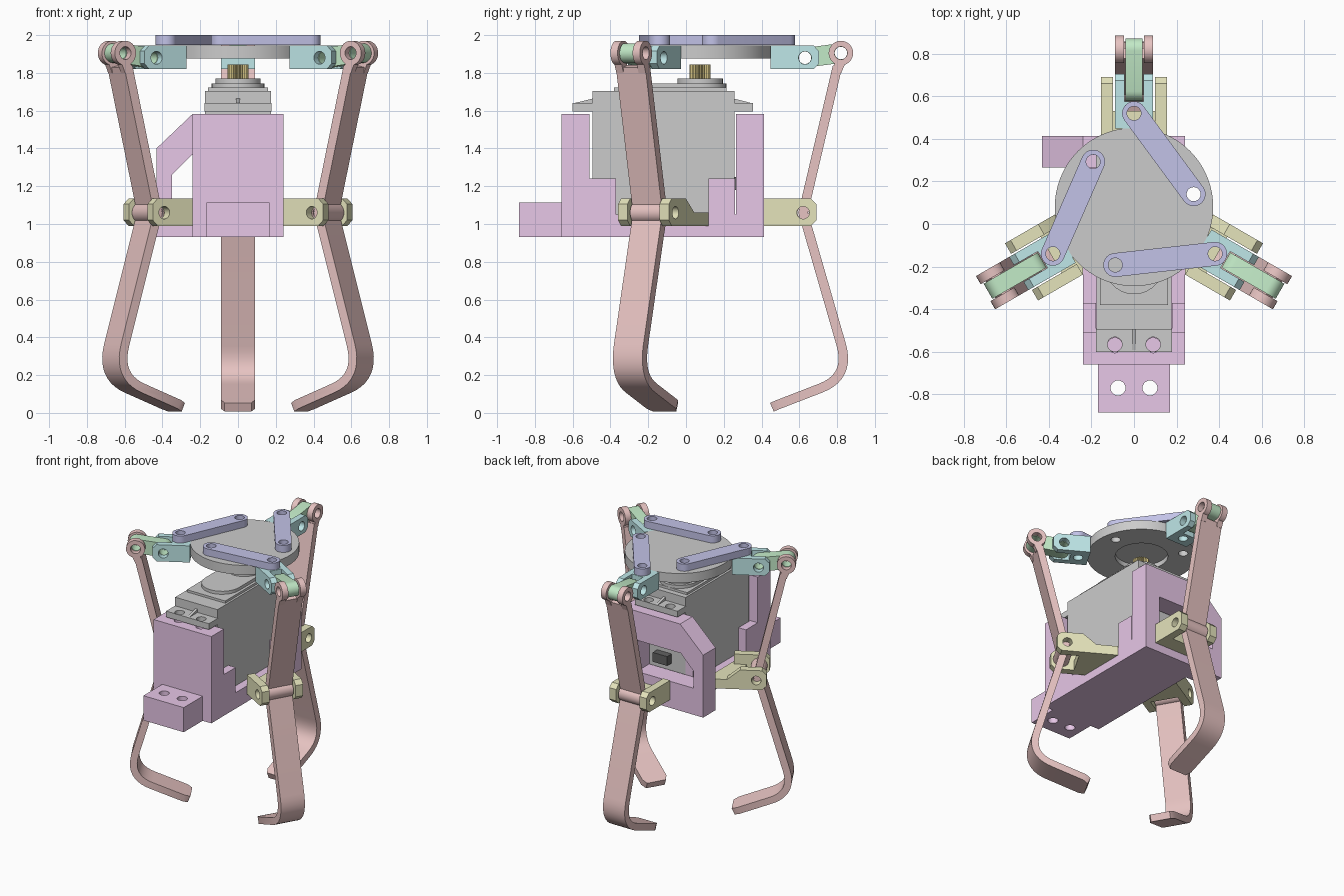
import bpy, bmesh
from math import pi, cos, sin, atan2, radians
from mathutils import Matrix, Vector

if "Cube" in bpy.data.objects:
    bpy.data.objects.remove(bpy.data.objects["Cube"])

COL = dict(pink=(.80, .55, .54), yellow=(.78, .77, .50), cyan=(.52, .80, .81), green=(.54, .82, .57),
           blue=(.54, .54, .80), purple=(.80, .57, .80), gold=(.62, .52, .22), dark=(.12, .12, .12),
           grey=(.5, .5, .5))
MATS = {}
for k, c in COL.items():
    MATS[k] = bpy.data.materials.new(k)
    MATS[k].diffuse_color = (*c, 1)

TOP = Matrix.Identity(4)                       # profile in x, y; extruded along z
XZ = Matrix.Rotation(pi / 2, 4, 'X')           # profile in x, z; extruded along -y
YZ = Matrix.Rotation(pi / 2, 4, 'Z') @ XZ      # profile in y, z; extruded along x


def circle(x, y, r, n=28):
    return [(x + r * cos(2 * pi * i / n), y + r * sin(2 * pi * i / n)) for i in range(n)]


def rect(x0, x1, y0, y1):
    return [(x0, y0), (x1, y0), (x1, y1), (x0, y1)]


def stadium(a, b, r, n=14):
    h = atan2(b[1] - a[1], b[0] - a[0])
    return [(p[0] + r * cos(h + s + pi * i / n), p[1] + r * sin(h + s + pi * i / n))
            for p, s in ((b, -pi / 2), (a, pi / 2)) for i in range(n + 1)]


def ribbon(pts, th):
    """Outline of constant thickness round a centre line."""
    left, right = [], []
    P = [Vector(p) for p in pts]
    for i, p in enumerate(P):
        d0 = (p - P[i - 1]).normalized() if i else (P[1] - p).normalized()
        d1 = (P[i + 1] - p).normalized() if i < len(P) - 1 else d0
        d = (d0 + d1).normalized()
        off = Vector((-d.y, d.x)) * (th / 2 / max(d.dot(d0), .5))
        left.append(tuple(p + off))
        right.append(tuple(p - off))
    return left + right[::-1]


def plate(name, outline, w0, w1, mat, frame=TOP, holes=()):
    """Extrude a flat outline with holes between w0 and w1."""
    cu = bpy.data.curves.new(name, 'CURVE')
    cu.dimensions, cu.fill_mode, cu.extrude = '2D', 'BOTH', (w1 - w0) / 2
    for loop in [outline, *holes]:
        s = cu.splines.new('POLY')
        s.points.add(len(loop) - 1)
        for p, q in zip(s.points, loop):
            p.co = (q[0], q[1], 0, 1)
        s.use_cyclic_u = True
    tmp = bpy.data.objects.new(name, cu)
    bpy.context.collection.objects.link(tmp)
    dg = bpy.context.evaluated_depsgraph_get()
    me = bpy.data.meshes.new_from_object(tmp.evaluated_get(dg))
    bpy.data.objects.remove(tmp)
    bpy.data.curves.remove(cu)
    me.name = name
    bm = bmesh.new()
    bm.from_mesh(me)
    bmesh.ops.remove_doubles(bm, verts=bm.verts, dist=1e-5)
    bmesh.ops.recalc_face_normals(bm, faces=bm.faces)
    bm.to_mesh(me)
    bm.free()
    me.materials.clear()
    if mat != 'grey':
        me.materials.append(MATS[mat])
    ob = bpy.data.objects.new(name, me)
    bpy.context.collection.objects.link(ob)
    ob.matrix_world = frame @ Matrix.Translation((0, 0, (w0 + w1) / 2))
    bpy.ops.object.select_all(action='DESELECT')
    ob.select_set(True)
    bpy.context.view_layer.objects.active = ob
    bpy.ops.object.shade_smooth_by_angle(angle=radians(25))
    return ob


def both(name, outline, w0, w1, mat, frame, holes=()):
    """The same plate on both sides of the middle plane."""
    plate(name + "_a", outline, w0, w1, mat, frame, holes)
    plate(name + "_b", outline, -w1, -w0, mat, frame, holes)


# finger centre line in (radius, z), with a curved knuckle at the bottom
A, B, C = Vector((.742, .36)), Vector((.79, .19)), Vector((.63, .13))
knuckle = [tuple(A * (1 - t) ** 2 + B * 2 * t * (1 - t) + C * t * t) for t in [i / 10 for i in range(11)]]
line = [(.722, 1.835), (.54, 1.06)] + knuckle + [(.41, .045), (.375, .03)]
knee, tip_pin, slide_pin = (.54, 1.06), (.74, 1.905), (.55, 1.88)

for n, ang in enumerate((90, 210, 330)):
    R = Matrix.Translation((0, .08, 0)) @ Matrix.Rotation(radians(ang), 4, 'Z')
    S = R @ XZ
    # finger with a chamfered tip
    f = plate(f"finger_{n}", ribbon(line, .05), -.09, .09, 'pink', S)
    for v in f.data.vertices:
        if v.co.x < .395:
            v.co.z *= .78
    plate(f"finger_knee_{n}", circle(*knee, .056), -.09, .09, 'pink', S, [circle(*knee, .03)])
    both(f"finger_fork_{n}", circle(*tip_pin, .065), .046, .09, 'pink', S, [circle(*tip_pin, .034)])
    both(f"finger_fork_arm_{n}", [(.70, 1.81), (.742, 1.80), (.765, 1.855), (.708, 1.865)], .046, .09, 'pink', S)
    # push link
    plate(f"push_link_{n}", stadium(slide_pin, tip_pin, .052), -.041, .041, 'green', S,
          [circle(*slide_pin, .033), circle(*tip_pin, .033)])
    # slider with forked end
    plate(f"slider_{n}", rect(.368, .495, -.09, .09), 1.82, 1.945, 'cyan', R, [circle(.44, 0, .033)])
    both(f"slider_fork_{n}", [(.49, 1.82), (.595, 1.82), (.625, 1.85), (.625, 1.915), (.595, 1.945), (.49, 1.945)],
         .045, .09, 'cyan', S, [circle(*slide_pin, .034)])
    # crank link on top
    plate(f"crank_link_{n}", stadium((.44, 0), (.06, -.28), .056), 1.947, 2.0, 'blue', R,
          [circle(.44, 0, .033), circle(.06, -.28, .033)])
    # knee hinge: web plus two lugs reaching back to the housing
    rp, rm = {90: (.33, .33), 210: (.367, .19), 330: (.19, .367)}[ang]
    plate(f"hinge_web_{n}", [(rm, -.155), (.45, -.155), (.45, .155), (rp, .155)], .99, 1.06, 'yellow', R)
    for side, r0 in ((1, rp), (-1, rm)):
        back = [(.43, 1.135), (.34, 1.06), (.3, .99)] if r0 < .3 else [(r0, 1.135), (r0, .99)]
        w = sorted((-side * .098, -side * .155))
        plate(f"hinge_lug_{n}_{'a' if side > 0 else 'b'}",
              back + [(.58, .99), (.61, 1.02), (.61, 1.105), (.58, 1.135)], *w, 'yellow', S, [circle(*knee, .033)])

# drive disc with recess underneath
D = Matrix.Translation((0, .08, 0))
pins = []
for ang in (90, 210, 330):
    p = Matrix.Rotation(radians(ang), 3, 'Z') @ Vector((.06, -.28, 0))
    pins.append(circle(p.x, p.y, .033))
plate("drive_disc", circle(0, 0, .372, 72), 1.91, 1.945, 'grey', D, pins)
plate("drive_disc_rim", circle(0, 0, .372, 72), 1.875, 1.91, 'grey', D, pins + [circle(0, 0, .18, 48)])

# housing: base, cheeks, front wall, mounting tab
plate("housing_base", rect(-.24, .24, -.66, .41), .93, 1.05, 'purple')
plate("housing_front_wall", rect(-.24, .24, -.66, -.51), 1.05, 1.55, 'purple')
plate("housing_front_top", rect(-.24, .24, -.66, -.51), 1.55, 1.583, 'purple', TOP,
      [circle(s * .09, -.57, .035) for s in (-1, 1)])
for nm, y0, y1 in (("front", -.51, -.37), ("back", .12, .26)):
    both(f"housing_cheek_{nm}", rect(y0, y1, 1.05, 1.24), .178, .24, 'purple', YZ)
plate("mounting_tab", rect(-.168, .168, -.885, -.66), .93, 1.115, 'purple', TOP,
      [circle(s * .075, -.77, .035) for s in (-1, 1)])
# back wall with cable window, running out to the left
plate("housing_back_wall", [(.24, .93), (.24, 1.583), (-.24, 1.583), (-.432, 1.40), (-.432, .93)],
      -.413, -.265, 'purple', XZ,
      [[(.12, 1.13), (.12, 1.365), (-.245, 1.365), (-.35, 1.26), (-.35, 1.13)]])

# servo motor
plate("servo_body", rect(-.176, .176, -.495, .256), 1.05, 1.705, 'grey')
for nm, y0, y1, yh in (("front", -.6, -.49, -.565), ("back", .25, .355, .315)):
    plate(f"servo_ear_{nm}", rect(-.178, .178, y0, y1), 1.595, 1.64, 'grey', TOP,
          [circle(s * .09, yh, .034) for s in (-1, 1)])
plate("servo_rib_front", [(-.6, 1.638), (-.49, 1.638), (-.49, 1.665)], -.01, .01, 'grey', YZ)
plate("servo_rib_back", [(.355, 1.638), (.25, 1.638), (.25, 1.665)], -.01, .01, 'grey', YZ)
plate("servo_top_cover", rect(-.16, .16, -.38, .215), 1.705, 1.722, 'grey')
plate("servo_gear_cover", stadium((0, -.19), (0, .075), .14), 1.722, 1.745, 'grey')
plate("servo_collar", circle(0, .075, .12, 40), 1.745, 1.77, 'grey')
plate("servo_plug", rect(-.06, .06, 1.18, 1.25), -.31, -.25, 'dark', XZ)
# toothed output shaft
teeth = [((.056 if i % 2 else .048) * cos(pi * i / 24), .075 + (.056 if i % 2 else .048) * sin(pi * i / 24))
         for i in range(48)]
plate("output_shaft", teeth, 1.77, 1.845, 'gold', TOP, [circle(0, .075, .02)])

for m in bpy.data.materials:
    if m.users and not m.is_grease_pencil:
        m.use_nodes = True
        m.node_tree.nodes["Principled BSDF"].inputs["Base Color"].default_value = m.diffuse_color
